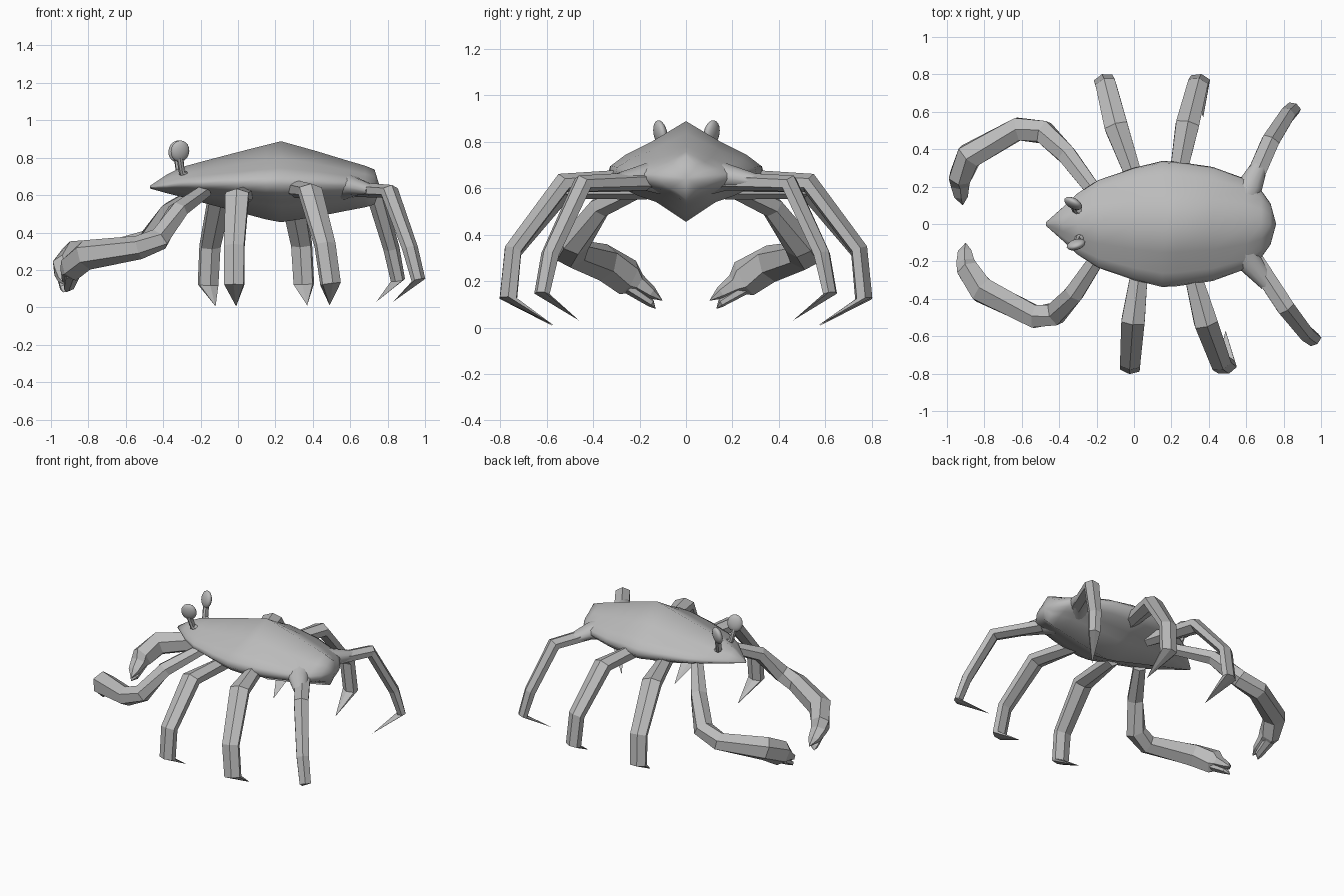
import bpy, bmesh, math
from mathutils import Vector

cube = bpy.data.objects.get("Cube")
if cube:
    bpy.data.objects.remove(cube, do_unlink=True)

shell = bpy.data.materials.new("shell_grey")
shell.use_nodes = True
shell.diffuse_color = (0.5, 0.5, 0.5, 1)
shell.node_tree.nodes["Principled BSDF"].inputs["Base Color"].default_value = (0.5, 0.5, 0.5, 1)


def finish(name, bm, smooth=0):
    bmesh.ops.recalc_face_normals(bm, faces=bm.faces)
    mesh = bpy.data.meshes.new(name)
    bm.to_mesh(mesh)
    bm.free()
    mesh.materials.append(shell)
    obj = bpy.data.objects.new(name, mesh)
    bpy.context.collection.objects.link(obj)
    if smooth:
        bpy.ops.object.select_all(action='DESELECT')
        obj.select_set(True)
        bpy.context.view_layer.objects.active = obj
        bpy.ops.object.shade_smooth_by_angle(angle=math.radians(smooth))
    return obj


def skin(bm, rings):
    """Bridge rings of points and cap both ends; returns the end cap."""
    loops = [[bm.verts.new(p) for p in ring] for ring in rings]
    n = len(loops[0])
    for a, b in zip(loops, loops[1:]):
        for i in range(n):
            j = (i + 1) % n
            bm.faces.new((a[i], a[j], b[j], b[i]))
    bm.faces.new(loops[0])
    return bm.faces.new(loops[-1])


def tube(bm, path, radii, side=None, sides=6, tip=None):
    """Faceted limb; radii are (across, thick) pairs, tip closes it in a spike."""
    path = [Vector(p) for p in path]
    rings = []
    for k, p in enumerate(path):
        before = (p - path[k - 1]).normalized() if k else Vector()
        after = (path[k + 1] - p).normalized() if k + 1 < len(path) else Vector()
        t = (before + after).normalized()
        s = side if side else t.cross(Vector((0, 0, 1)))
        s = (s - t * s.dot(t)).normalized()
        up = s.cross(t)
        rw, rt = radii[k]
        angles = [2 * math.pi * i / sides for i in range(sides)]
        rings.append([p + s * rw * math.sin(a) + up * rt * math.cos(a) for a in angles])
    cap = skin(bm, rings)
    if tip:
        bmesh.ops.poke(bm, faces=[cap])["verts"][0].co = tip


# Body: ridged shell lofted along x; stations are x, half width, mid, top, bottom
stations = [
    (-0.47, 0.01, 0.64, 0.65, 0.635), (-0.38, 0.09, 0.65, 0.71, 0.61),
    (-0.30, 0.165, 0.66, 0.75, 0.59), (-0.19, 0.235, 0.665, 0.78, 0.56),
    (0.0, 0.30, 0.67, 0.83, 0.51), (0.15, 0.337, 0.67, 0.868, 0.47),
    (0.23, 0.333, 0.67, 0.888, 0.455), (0.42, 0.305, 0.67, 0.835, 0.485),
    (0.60, 0.24, 0.66, 0.78, 0.52), (0.68, 0.18, 0.65, 0.757, 0.535),
    (0.73, 0.11, 0.645, 0.737, 0.55)]
section = [(0, 1), (0.45, 0.59), (0.78, 0.34), (0.97, 0.12), (1, -0.08),
           (0.86, -0.3), (0.62, -0.48), (0.39, -0.6), (0, -1)]
bm = bmesh.new()
rings = []
for x, w, mid, top, low in stations:
    half = [(x, w * u, mid + v * ((top - mid) if v > 0 else (mid - low))) for u, v in section]
    rings.append(half + [(px, -py, pz) for px, py, pz in half[-2:0:-1]])
rear = skin(bm, rings)
bmesh.ops.poke(bm, faces=[rear])["verts"][0].co = (0.76, 0, 0.64)
finish("body_shell", bm, 75)

# Walking legs: side profile (y, z) shared by both sides, x differs per side
front = [(0.17, 0.60), (0.52, 0.595), (0.745, 0.325), (0.765, 0.12), (0.57, 0.005)]
middle = [(0.18, 0.635), (0.53, 0.622), (0.745, 0.335), (0.765, 0.125), (0.57, 0.01)]
back = [(0.17, 0.63), (0.445, 0.62), (0.585, 0.315), (0.62, 0.145), (0.46, 0.03)]
big_radii = [(0.045, 0.05), (0.072, 0.044), (0.062, 0.038), (0.06, 0.038)]
small_radii = [(0.055, 0.04), (0.054, 0.04), (0.046, 0.036), (0.042, 0.028)]
legs = [
    ("front_leg", front, big_radii, (0.03, -0.095, -0.15, -0.16, -0.12), (0.04, -0.005, -0.02, -0.02, -0.01)),
    ("middle_leg", middle, big_radii, (0.22, 0.285, 0.34, 0.352, 0.37), (0.29, 0.385, 0.465, 0.495, 0.49)),
    ("rear_leg", back, small_radii, (0.61, 0.73, 0.82, 0.855, 0.74), (0.63, 0.81, 0.92, 0.965, 0.83))]
for name, profile, radii, left_x, right_x in legs:
    for label, sign, xs in (("left", 1, left_x), ("right", -1, right_x)):
        pts = [Vector((x, sign * y, z)) for x, (y, z) in zip(xs, profile)]
        out = pts[3] - pts[0]
        side = Vector((out.y, -out.x, 0)).normalized()
        bm = bmesh.new()
        tube(bm, pts[:4], radii, side, tip=pts[4])
        finish(f"{label}_{name}", bm)

# Smooth hips flaring out of the shell into the rear legs
for label, sign, x in (("left", 1, 0.675), ("right", -1, 0.715)):
    bm = bmesh.new()
    tube(bm, [(0.57, sign * 0.12, 0.65), (0.625, sign * 0.21, 0.645), (x, sign * 0.32, 0.625)],
         [(0.09, 0.075), (0.066, 0.048), (0.042, 0.03)], sides=12)
    finish(f"{label}_rear_hip", bm, 60)

# Claw arms: a thick hand with a stepped-in blunt finger and a thin one below it
arms = [
    ("left", 1, [(-0.20, 0.16, 0.62), (-0.36, 0.37, 0.52), (-0.48, 0.49, 0.355), (-0.62, 0.508, 0.31),
                 (-0.88, 0.365, 0.275), (-0.93, 0.25, 0.21), (-0.93, 0.21, 0.185), (-0.925, 0.15, 0.15)],
     (-0.915, 0.10, 0.115)),
    ("right", -1, [(-0.18, 0.16, 0.62), (-0.32, 0.37, 0.52), (-0.42, 0.48, 0.365), (-0.53, 0.495, 0.32),
                   (-0.81, 0.355, 0.28), (-0.885, 0.25, 0.215), (-0.90, 0.21, 0.19), (-0.905, 0.15, 0.15)],
     (-0.90, 0.10, 0.115))]
arm_radii = [(0.045, 0.04), (0.058, 0.05), (0.068, 0.062), (0.07, 0.064),
             (0.078, 0.082), (0.066, 0.082), (0.056, 0.045), (0.042, 0.028)]
for label, sign, path, tip in arms:
    pts = [Vector((x, sign * y, z)) for x, y, z in path]
    end = Vector((tip[0], sign * tip[1], tip[2]))
    drop = Vector((0, 0, 0.045))
    bm = bmesh.new()
    tube(bm, pts, arm_radii, tip=end)
    tube(bm, [pts[5] - drop, pts[7] - drop], [(0.042, 0.025), (0.03, 0.018)],
         tip=end + Vector((-0.02, sign * 0.03, -0.035)))
    finish(f"{label}_claw_arm", bm)

# Eyes on bent stalks
for label, sign, x, turn in (("left", 1, -0.325, -0.5), ("right", -1, -0.31, 0.3)):
    bm = bmesh.new()
    tube(bm, [(x + 0.05, sign * 0.06, 0.70), (x + 0.01, sign * 0.08, 0.72), (x, sign * 0.105, 0.80)],
         [(0.022, 0.018)] * 3, Vector((0, 1, 0)), 8)
    finish(f"{label}_eye_stalk", bm, 40)
    bm = bmesh.new()
    bmesh.ops.create_uvsphere(bm, u_segments=16, v_segments=10, radius=1)
    eye = finish(f"{label}_eye", bm, 60)
    eye.scale = (0.052, 0.027, 0.058)
    eye.rotation_euler = (-sign * 0.2, 0, turn)
    eye.location = (x, sign * 0.11, 0.835)
